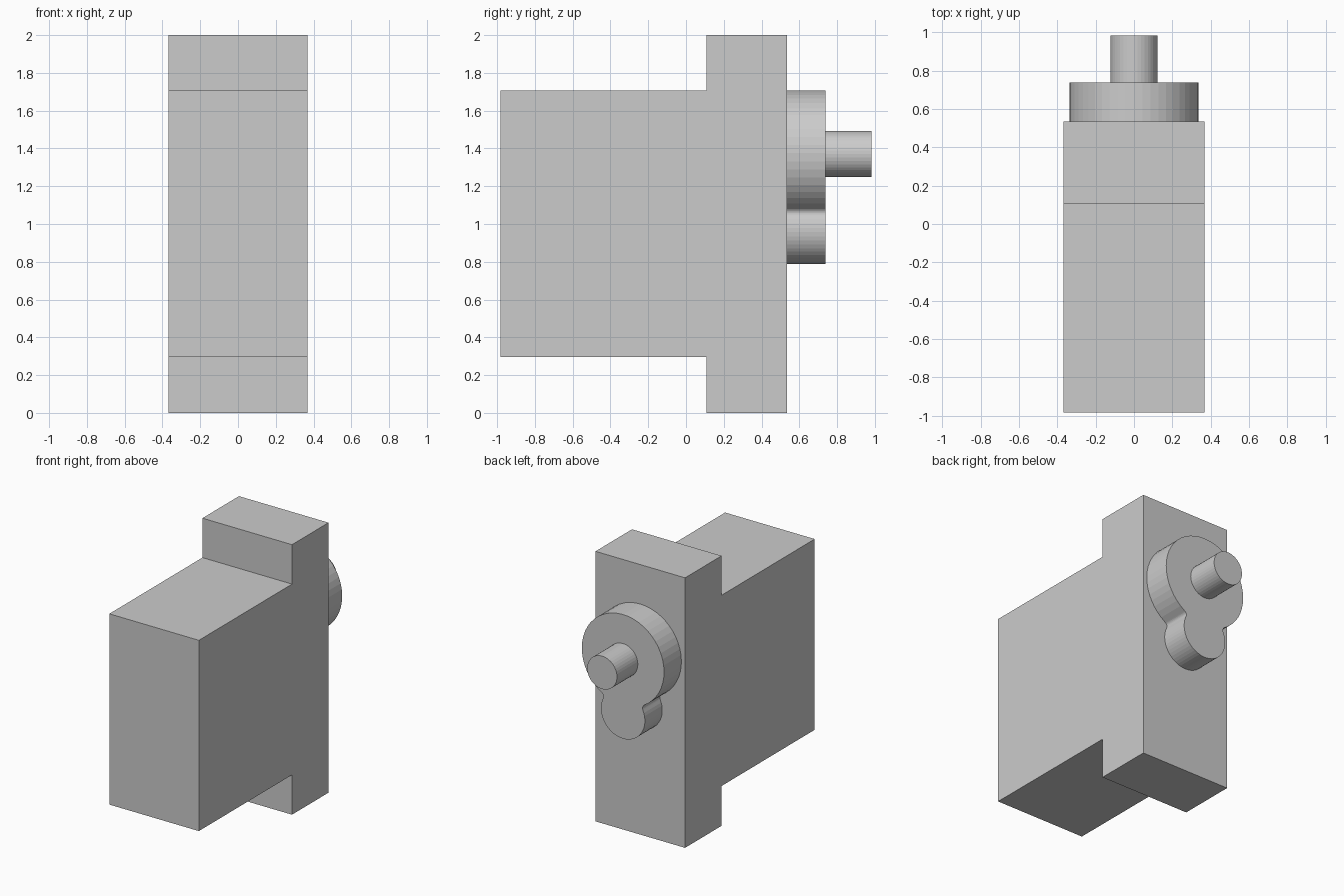
import bpy
import bmesh
from math import atan2, cos, sin, sqrt, pi, tau

if "Cube" in bpy.data.objects:
    bpy.data.objects.remove(bpy.data.objects["Cube"])


def extrude_profile(name, points, axis, start, end):
    """Extrude a closed 2D outline: axis 'x' takes (y, z), axis 'y' takes (x, z)."""
    place = (lambda a, b: (start, a, b)) if axis == 'x' else (lambda a, b: (a, start, b))
    depth = (end - start, 0, 0) if axis == 'x' else (0, end - start, 0)
    bm = bmesh.new()
    face = bm.faces.new([bm.verts.new(place(a, b)) for a, b in points])
    result = bmesh.ops.extrude_face_region(bm, geom=[face], use_keep_orig=True)
    moved = [v for v in result['geom'] if isinstance(v, bmesh.types.BMVert)]
    bmesh.ops.translate(bm, verts=moved, vec=depth)
    bmesh.ops.recalc_face_normals(bm, faces=bm.faces)
    mesh = bpy.data.meshes.new(name)
    bm.to_mesh(mesh)
    bm.free()
    obj = bpy.data.objects.new(name, mesh)
    bpy.context.collection.objects.link(obj)
    return obj


def arc(cx, cz, r, a0, a1, steps):
    angles = [a0 + (a1 - a0) * i / steps for i in range(steps + 1)]
    return [(cx + r * cos(a), cz + r * sin(a)) for a in angles]


BACK, DISC_END, SHAFT_END = 0.535, 0.738, 0.982
SHAFT_Z, LOBE_Z = 1.371, 0.968
BIG_R, LOBE_R, FILLET_R, SHAFT_R = 0.337, 0.18, 0.03, 0.122

# Motor housing with mounting flange above and below
extrude_profile("housing", [
    (-0.982, 0.295), (0.108, 0.295), (0.108, 0), (BACK, 0),
    (BACK, 2), (0.108, 2), (0.108, 1.708), (-0.982, 1.708)], 'x', -0.367, 0.367)

# Gear cover: large disc blended into a small lobe by tangent fillets
d = SHAFT_Z - LOBE_Z
p, q = BIG_R + FILLET_R, LOBE_R + FILLET_R
drop = (d * d + p * p - q * q) / (2 * d)
side = sqrt(p * p - drop * drop)
t_big, t_lobe = atan2(-drop, side), atan2(d - drop, side)
half = arc(0, SHAFT_Z, BIG_R, pi / 2, t_big, 20)
half += arc(side, SHAFT_Z - drop, FILLET_R, pi + t_big, pi + t_lobe, 6)[1:]
half += arc(0, LOBE_Z, LOBE_R, t_lobe, -pi / 2, 16)[1:]
mirrored = [(-x, z) for x, z in reversed(half[1:-1])]
extrude_profile("gear_cover", half + mirrored, 'y', BACK, DISC_END)

# Output shaft
extrude_profile("output_shaft", arc(0, SHAFT_Z, SHAFT_R, 0, tau, 40)[:-1],
                'y', DISC_END, SHAFT_END)
